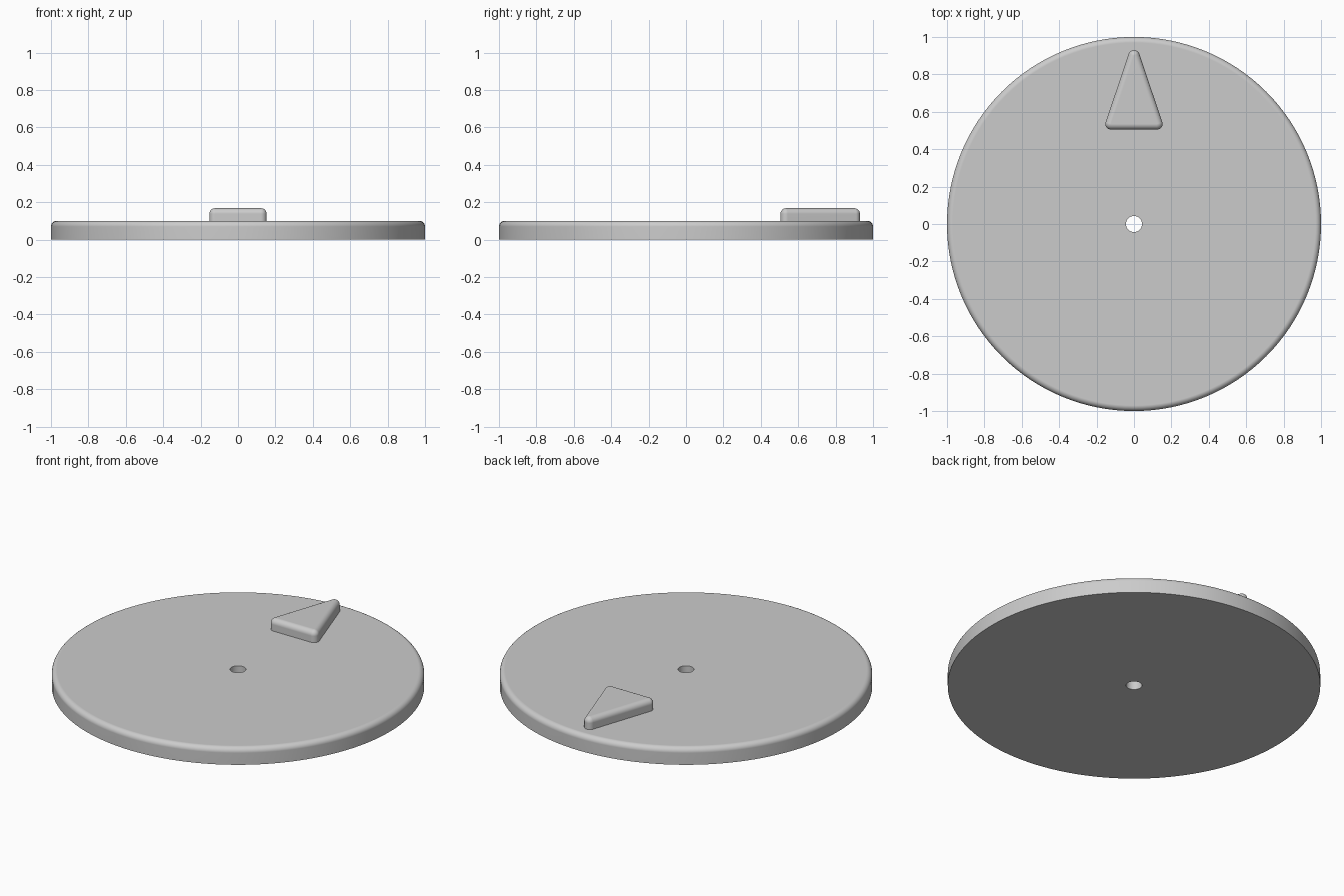
import bpy
import bmesh
from math import sin, cos, pi, atan2

cube = bpy.data.objects.get("Cube")
if cube:
    bpy.data.objects.remove(cube, do_unlink=True)

grey = bpy.data.materials.new("plain_grey")
grey.use_nodes = True
grey.diffuse_color = (0.6, 0.6, 0.6, 1)
grey.node_tree.nodes["Principled BSDF"].inputs["Base Color"].default_value = (0.6, 0.6, 0.6, 1)


def fillet(radius, height, size, steps=8):
    """Quarter-round from the side wall to the top, as (radius, z) pairs."""
    angles = [pi / 2 * i / steps for i in range(steps + 1)]
    return [(radius - size + size * cos(a), height - size + size * sin(a)) for a in angles]


def circle_outline(segments):
    """Ring of given radius around the origin."""
    return lambda r: [(r * cos(2 * pi * i / segments), r * sin(2 * pi * i / segments))
                      for i in range(segments)]


def rounded_outline(corners, steps=10):
    """Counter-clockwise polygon whose corners are rounded by the given radius."""
    def outline(r):
        points = []
        for i, (x, y) in enumerate(corners):
            px, py = corners[i - 1]
            nx, ny = corners[(i + 1) % len(corners)]
            start = atan2(y - py, x - px) - pi / 2
            turn = (atan2(ny - y, nx - x) - pi / 2 - start) % (2 * pi)
            for k in range(steps + 1):
                a = start + turn * k / steps
                points.append((x + r * cos(a), y + r * sin(a)))
        return points
    return outline


def loft(name, outline, profile, closed=False):
    """Join outlines along a profile; either close the loop or cap both ends."""
    bm = bmesh.new()
    rings = [[bm.verts.new((x, y, z)) for x, y in outline(r)] for r, z in profile]
    pairs = list(zip(rings, rings[1:]))
    if closed:
        pairs.append((rings[-1], rings[0]))
    else:
        bm.faces.new(rings[0][::-1])
        bm.faces.new(rings[-1])
    for low, high in pairs:
        for i in range(len(low)):
            j = (i + 1) % len(low)
            bm.faces.new((low[i], low[j], high[j], high[i]))
    bmesh.ops.remove_doubles(bm, verts=bm.verts, dist=0.00005)
    bmesh.ops.recalc_face_normals(bm, faces=bm.faces)
    mesh = bpy.data.meshes.new(name)
    bm.to_mesh(mesh)
    bm.free()
    mesh.materials.append(grey)
    obj = bpy.data.objects.new(name, mesh)
    bpy.context.collection.objects.link(obj)
    bpy.ops.object.select_all(action='DESELECT')
    obj.select_set(True)
    bpy.context.view_layer.objects.active = obj
    bpy.ops.object.shade_smooth_by_angle(angle=pi / 6)
    # Keep the broad flat faces evenly shaded next to the rounded edges
    weighted = obj.modifiers.new("flat_faces", 'WEIGHTED_NORMAL')
    weighted.keep_sharp = True
    return obj


# Disc with a rounded top rim and a hole through the centre
hole = 0.043
loft("disc", circle_outline(128),
     [(hole, 0), (1, 0)] + fillet(1, 0.1, 0.03) + [(hole, 0.1)], closed=True)

# Raised triangular pointer near the back rim, slightly sunk into the disc
pointer_corners = [(-0.123, 0.535), (0.123, 0.535), (0, 0.9)]
loft("pointer", rounded_outline(pointer_corners),
     [(0.03, 0.09)] + fillet(0.03, 0.168, 0.03))
